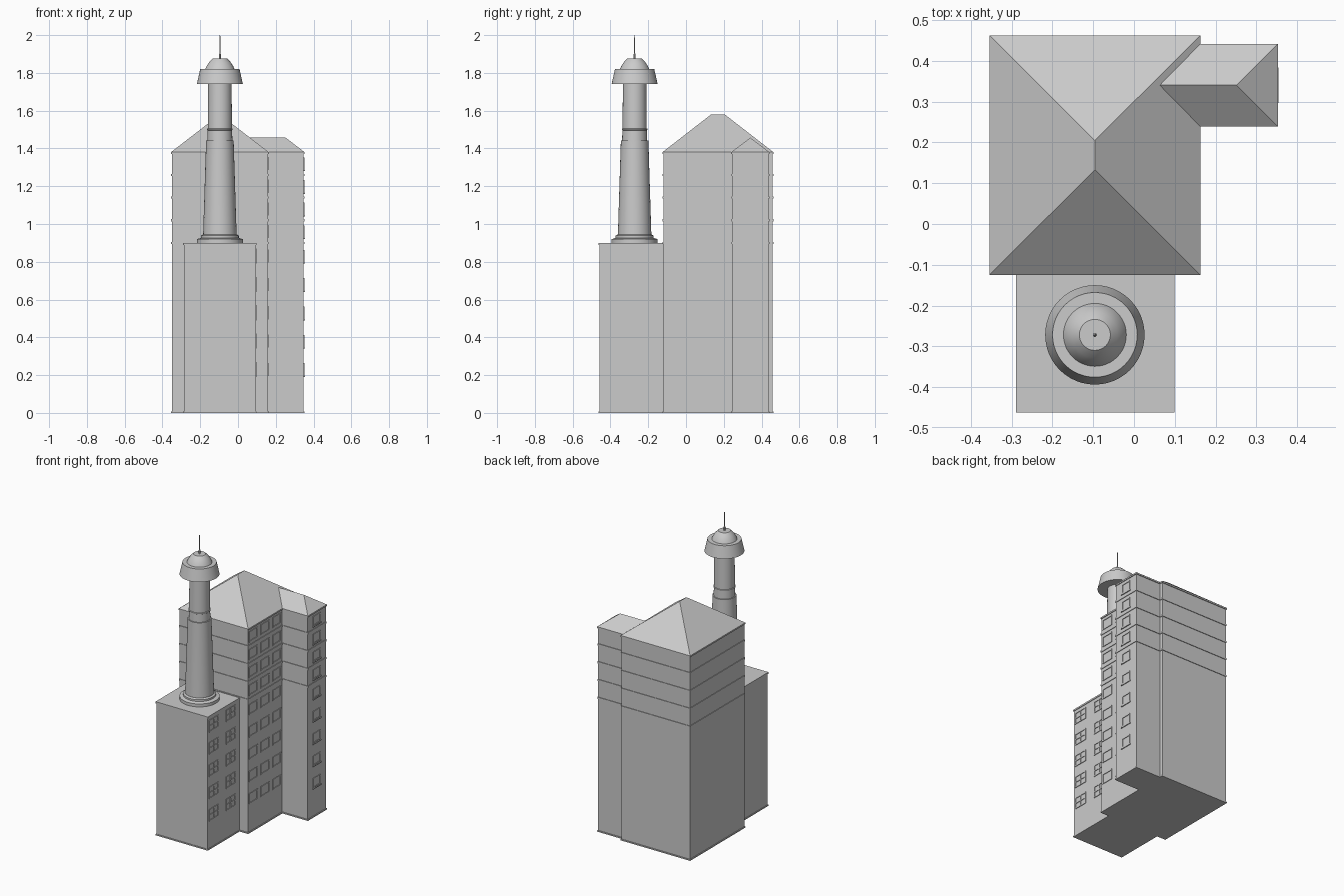
import bpy, bmesh, math

if "Cube" in bpy.data.objects:
    bpy.data.objects.remove(bpy.data.objects["Cube"])

TX, TY = -0.096, -0.272   # turret axis


def mesh_object(name, verts, faces):
    me = bpy.data.meshes.new(name)
    me.from_pydata(verts, [], faces)
    bm = bmesh.new()
    bm.from_mesh(me)
    bmesh.ops.recalc_face_normals(bm, faces=bm.faces)
    bm.to_mesh(me)
    bm.free()
    ob = bpy.data.objects.new(name, me)
    bpy.context.collection.objects.link(ob)
    return ob


def prism(name, outline, z0, z1):
    n = len(outline)
    verts = [(x, y, z) for z in (z0, z1) for x, y in outline]
    faces = [tuple(range(n)), tuple(range(n, 2 * n))]
    faces += [(i, (i + 1) % n, n + (i + 1) % n, n + i) for i in range(n)]
    return mesh_object(name, verts, faces)


def tall_outline(d):
    x0, x1, x2 = -0.355 + d, 0.163 - d, 0.353 - d
    return [(x0, -0.125 + d), (x1, -0.125 + d), (x1, 0.239 + d), (x2, 0.239 + d),
            (x2, 0.442 - d), (x1, 0.442 - d), (x1, 0.463 - d), (x0, 0.463 - d)]


def low_outline(d):
    return [(-0.29 + d, -0.463 + d), (0.099 - d, -0.463 + d),
            (0.099 - d, -0.11), (-0.29 + d, -0.11)]


def lathe(name, profile, segs=48):
    verts, faces = [], []
    for r, z in profile:
        for i in range(segs):
            a = 2 * math.pi * i / segs
            verts.append((TX + r * math.cos(a), TY + r * math.sin(a), z))
    for k in range(len(profile) - 1):
        for i in range(segs):
            j = (i + 1) % segs
            faces.append((k * segs + i, k * segs + j, (k + 1) * segs + j, (k + 1) * segs + i))
    faces.append(tuple(range(segs)))
    faces.append(tuple(range((len(profile) - 1) * segs, len(profile) * segs)))
    ob = mesh_object(name, verts, faces)
    bpy.ops.object.select_all(action='DESELECT')
    ob.select_set(True)
    bpy.context.view_layer.objects.active = ob
    bpy.ops.object.shade_smooth_by_angle(angle=math.radians(25))
    return ob


def windows(name, wall_x, cols, rows, w, h, cross=False, sill=False):
    # thin frame bars standing slightly proud of a right-hand wall
    verts, faces = [], []

    def bar(y0, y1, z0, z1, out=0.004):
        b = len(verts)
        verts.extend((x, y, z) for x in (wall_x - 0.003, wall_x + out)
                     for y, z in ((y0, z0), (y1, z0), (y1, z1), (y0, z1)))
        faces.extend(tuple(b + i for i in f) for f in
                     ((0, 1, 2, 3), (4, 5, 6, 7), (0, 1, 5, 4),
                      (1, 2, 6, 5), (2, 3, 7, 6), (3, 0, 4, 7)))

    t = 0.007
    for y in cols:
        for z in rows:
            a, b, c, d = y - w / 2, y + w / 2, z - h / 2, z + h / 2
            bar(a, a + t, c, d)
            bar(b - t, b, c, d)
            bar(a + t, b - t, c, c + t)
            bar(a + t, b - t, d - t, d)
            if cross:
                bar(y - t / 2, y + t / 2, c + t, d - t)
                bar(a + t, y - t / 2, z - t / 2, z + t / 2)
                bar(y + t / 2, b - t, z - t / 2, z + t / 2)
            if sill:
                bar(a - 0.006, b + 0.006, c - t, c, 0.006)
    return mesh_object(name, verts, faces)


# Tall block with side wing: walls, plinth, string courses, cornice
prism("tall_walls", tall_outline(0.005), 0, 1.375)
prism("tall_plinth", tall_outline(0), 0, 0.008)
for i in range(4):
    z = 0.9 + 0.12 * i
    prism("string_course", tall_outline(0.001), z - 0.006, z + 0.006)
prism("cornice", tall_outline(0), 1.37, 1.38)

# Low front block
prism("front_block_walls", low_outline(0.004), 0, 0.895)
prism("front_block_plinth", low_outline(0), 0, 0.008)
prism("front_block_coping", low_outline(0), 0.889, 0.9)

# Hipped roofs
mesh_object("main_roof",
            [(-0.355, -0.125, 1.38), (0.163, -0.125, 1.38), (0.163, 0.463, 1.38),
             (-0.355, 0.463, 1.38), (-0.096, 0.133, 1.58), (-0.096, 0.205, 1.58)],
            [(0, 1, 4), (1, 2, 5, 4), (2, 3, 5), (3, 0, 4, 5), (0, 3, 2, 1)])
mesh_object("wing_roof",
            [(0.163, 0.239, 1.38), (0.353, 0.239, 1.38), (0.353, 0.442, 1.38),
             (0.163, 0.442, 1.38), (0.062, 0.3405, 1.457), (0.252, 0.3405, 1.457)],
            [(0, 1, 5, 4), (1, 2, 5), (2, 3, 4, 5), (0, 4, 3), (0, 3, 2, 1)])

# Windows on the right-hand walls
low_rows = [0.23 + 0.15 * i for i in range(5)]
rows = low_rows + [0.96 + 0.12 * i for i in range(4)]
windows("front_block_windows", 0.095, (-0.395, -0.215), low_rows, 0.1, 0.08, cross=True)
windows("main_windows", 0.158, (-0.065, 0.06, 0.185), rows, 0.09, 0.07)
windows("wing_windows", 0.348, (0.34,), rows, 0.075, 0.066, sill=True)

# Round turret: base, stepped shaft, overhanging head, domed cap, mast
lathe("turret_base", [(0.122, 0.898), (0.122, 0.92), (0.1, 0.926), (0.1, 0.938), (0.09, 0.945)])
lathe("turret_shaft", [(0.089, 0.93), (0.073, 1.437), (0.073, 1.443), (0.066, 1.443),
                       (0.065, 1.496), (0.068, 1.498), (0.068, 1.504), (0.064, 1.506),
                       (0.062, 1.745)])
lathe("turret_head", [(0.122, 1.74), (0.104, 1.82)])
lathe("turret_cap", [(0.078, 1.818), (0.071, 1.835), (0.056, 1.858), (0.04, 1.874), (0.038, 1.876)])
lathe("mast", [(0.005, 1.87), (0.005, 1.9), (0.0025, 1.905), (0.002, 2.0)], 10)
